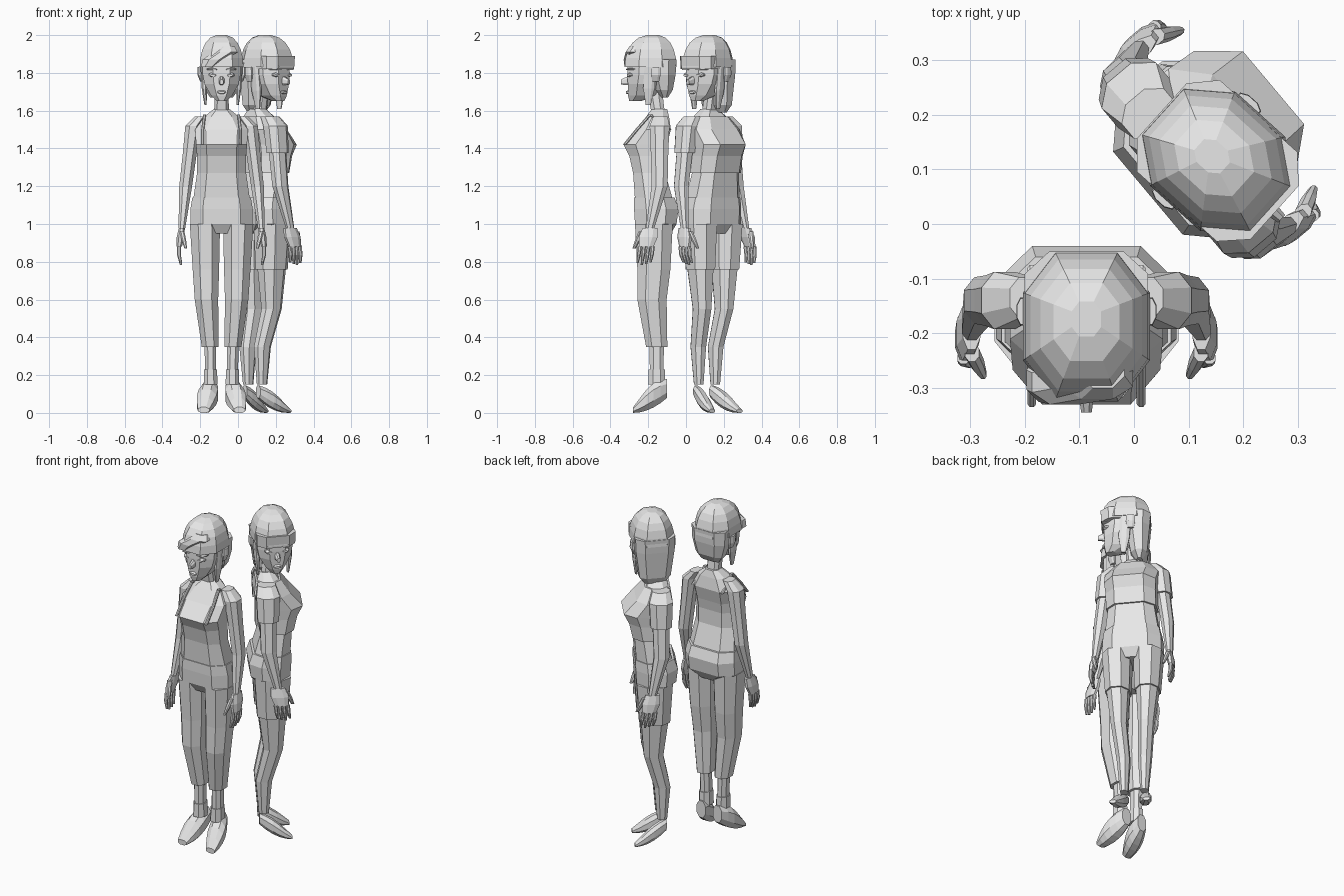
import bpy, bmesh
from math import cos, pi, radians, sin
from mathutils import Matrix, Vector

cube = bpy.data.objects.get("Cube")
if cube:
    bpy.data.objects.remove(cube, do_unlink=True)

grey = bpy.data.materials.new("light_grey")
grey.use_nodes = True
grey.diffuse_color = (.8, .8, .8, 1)
grey.node_tree.nodes["Principled BSDF"].inputs["Base Color"].default_value = grey.diffuse_color

# Landmark heights shared by both figures
waist, ribs, under_bust, bust = 1.13, 1.27, 1.36, 1.42
shoulder_line, collar_line, neck_base = 1.5, 1.57, 1.61
crotch, hip_line = .95, 1.08
chin, mouth, cheeks, eye_line, brow_line, crown = 1.65, 1.7, 1.74, 1.79, 1.83, 2

# Joints on the left side, mirrored when built
collar = Vector((.11, .035, collar_line))
shoulder = Vector((.15, .03, 1.52))
elbow = Vector((.19, .03, 1.2))
wrist = Vector((.21, -.02, .98))
knuckles = Vector((.225, -.04, .88))
hip = Vector((.088, 0, 1))
thigh = Vector((.083, 0, .76))
knee = Vector((.08, -.01, .6))
hem = Vector((.06, .015, .35))
ankle = Vector((.057, .015, .15))
biceps = shoulder.lerp(elbow, .45)


def build(name, frame, sections, upright=False, paired=False, corner=.45):
    """Skin eight-sided sections (centre, half width, half depth), capped at both ends."""
    outline = []
    for sx, sy in ((1, 1), (-1, 1), (-1, -1), (1, -1)):
        pair = [(sx, sy * .45), (sx * corner, sy)]
        outline += pair if sx == sy else pair[::-1]
    bm = bmesh.new()
    for side in (1, -1) if paired else (1,):
        loops = []
        for centre, half, depth in sections:
            loop = []
            for u, v in outline:
                offset = Vector((u * half, 0, v * depth) if upright else (u * half, v * depth, 0))
                point = Vector(centre) + offset
                point.x *= side
                loop.append(bm.verts.new(frame @ point))
            loops.append(loop)
        for lower, upper in zip(loops, loops[1:]):
            for i in range(len(outline)):
                bm.faces.new((lower[i - 1], lower[i], upper[i], upper[i - 1]))
        bm.faces.new(loops[0])
        bm.faces.new(loops[-1])
    bmesh.ops.recalc_face_normals(bm, faces=bm.faces)
    mesh = bpy.data.meshes.new(name)
    bm.to_mesh(mesh)
    bm.free()
    mesh.materials.append(grey)
    bpy.context.collection.objects.link(bpy.data.objects.new(name, mesh))


def body(name, frame, levels, grow=0, corner=.6):
    """Central form from levels of (height, half width, front reach, back reach)."""
    build(name, frame, [((0, (back - front) / 2, height), half + grow, (front + back) / 2 + grow)
                        for height, half, front, back in levels], corner=corner)


def limb(name, frame, joints, radii, deep=1.25, grow=0):
    """Mirrored pair of tapering limbs through the joints."""
    build(name, frame, [(joint, radius + grow, (radius + grow) * deep)
                        for joint, radius in zip(joints, radii)], paired=True)


def stud(name, frame, x, height, half, tall, reach, paired=False):
    """Small facial feature that narrows towards the front."""
    build(name, frame, [((x, -.09, height), half, tall), ((x, -.13, height), half, tall),
                        ((x, -reach, height - tall / 3), half * .6, tall * .5)],
          upright=True, paired=paired)


upper_body = [(ribs, .13, .11, .06), (under_bust, .13, .13, .06), (bust, .135, .16, .07),
              (shoulder_line, .14, .09, .09), (collar_line, .09, .04, .08),
              (neck_base, .04, .01, .07)]


def make_body(name, frame):
    body(name + "_torso", frame, [(waist, .15, .1, .1)] + upper_body)
    body(name + "_neck", frame, [(collar_line, .04, .01, .06), (cheeks, .035, .04, .04)])
    body(name + "_pelvis", frame, [(crotch, .06, .07, .09), (hip.z, .165, .1, .12),
                                   (hip_line, .165, .105, .13), (waist + .01, .155, .105, .11)])


def make_arms(name, frame):
    limb(name + "_arms", frame, (collar, shoulder, biceps, elbow, wrist),
         (.03, .042, .037, .034, .018))
    palm = wrist.lerp(knuckles, .5)
    limb(name + "_palms", frame, (wrist, palm, knuckles), (.016, .02, .015), deep=2.5)
    # Four fingers, gently curled inwards
    for i in range(4):
        root = knuckles + Vector((0, i * .023 - .035, 0))
        bend = root + Vector((0, -.005, -.045))
        tip = bend + Vector((-.01, -.007, abs(i - 1.3) * .01 - .055))
        limb(f"{name}_fingers_{i + 1}", frame, (root, bend, tip), (.011, .01, .006), deep=1)
    thumb = [palm + Vector((-.008, -.035, .03)) + Vector((-.01, -.02, -.045)) * i for i in range(3)]
    limb(name + "_thumbs", frame, thumb, (.013, .012, .007))


def make_feet(name, frame, bulk):
    """Feet on tiptoe: the sole curves up from the toe to the raised heel."""
    sections = []
    for i in range(6):
        t = i / 5
        half = bulk * (.03 + .022 * sin(pi * t))
        rise = bulk * (.015 + .05 * sin(pi * t * .75))
        sections.append(((.095 - .04 * t, .18 * t - .11, .08 * t * t + rise), half, rise))
    build(name, frame, sections, upright=True, paired=True)


def make_head(name, frame, nape, lock_end):
    body(name + "_face", frame, [(chin, .025, .13, -.07), (mouth - .02, .056, .137, .02),
                                 (cheeks, .09, .138, .05), (eye_line, .1, .14, .08),
                                 (brow_line + .04, .1, .138, .09)], corner=.45)
    stud(name + "_nose", frame, 0, cheeks + .02, .016, .026, .175)
    stud(name + "_lips", frame, 0, mouth, .026, .012, .148)
    stud(name + "_eyes", frame, .046, eye_line, .022, .011, .143, paired=True)
    stud(name + "_brows", frame, .048, brow_line - .01, .032, .006, .147, paired=True)
    ear = Vector((.115, .01, eye_line))
    limb(name + "_ears", frame, (ear - Vector((.01, 0, .035)), ear, ear + Vector((0, 0, .04))),
         (.009, .013, .012), deep=2)
    # Domed crown of hair above the fringe line
    dome = []
    for i in range(6):
        angle = i * pi / 11
        spread = cos(angle) ** .75
        height = brow_line + (crown - brow_line) * sin(angle) / sin(pi * 5 / 11)
        dome.append((height, .116 * spread, .155 * spread, .12 * spread))
    body(name + "_hair_crown", frame, dome, corner=.5)
    body(name + "_hair_back", frame, [(nape, .06, -.04, .075), (nape + .04, .088, -.01, .1),
                                      (eye_line, .11, .02, .115), (brow_line + .04, .113, .03, .12)])
    temple = Vector((.1, -.02, brow_line + .02))
    lock_tip = Vector((.085, -.03, lock_end))
    limb(name + "_hair_locks", frame, (lock_tip, lock_tip.lerp(temple, .4), temple),
         (.006, .014, .013), deep=2.2)


# First woman: camisole, cropped trousers and shoes
first = Matrix.Translation((-.087, -.17, 0))
make_body("first", first)
make_arms("first", first)
make_head("first", first, chin + .02, 1.63)
make_feet("first_shoes", first, 1)
sweep = [Vector((-.07, -.115, brow_line)), Vector((-.04, -.12, brow_line + .04)),
         Vector((.02, -.11, brow_line + .08)), Vector((.03, -.09, brow_line + .11))]
build("first_fringe", first, [(point, half, .04) for point, half in zip(sweep, (.04, .06, .065, .04))])
limb("first_straps", first, [(.1, -.155, bust), (.1, -.09, shoulder_line),
                             (.09, -.02, collar_line + .01), (.1, .085, shoulder_line)],
     [.008] * 4)
limb("first_trouser_legs", first, (hip, thigh, knee, hem), (.08, .07, .062, .045))
limb("first_ankles", first, (hem, ankle), (.03, .029))
limb("first_shoe_collars", first, (ankle, ankle.lerp(hem, .4)), (.036, .034))

# Second woman: barefoot, turned away, head over her right shoulder
second = Matrix.Translation((.125, .14, 0)) @ Matrix.Rotation(radians(130), 4, "Z")
glance = second @ Matrix.Rotation(radians(-82), 4, "Z") @ Matrix.Translation((0, -.02, 0))
make_body("second", second)
make_arms("second", second)
make_head("second", glance, 1.59, 1.61)
make_feet("second_feet", second, .65)
body("second_fringe", glance, [(brow_line - .01, .108, .153, 0), (brow_line + .06, .11, .158, 0)])
body("second_cropped_shirt", second, upper_body[:-1], grow=.01)
limb("second_sleeves", second, (collar, shoulder, biceps), (.03, .042, .037), grow=.01)
limb("second_shorts_legs", second, (hip, thigh), (.08, .068))
shin = Vector((0, .03, 0))
limb("second_bare_legs", second, (thigh, knee.lerp(hem, .2), hem + shin, ankle + shin),
     (.06, .043, .036, .022))
